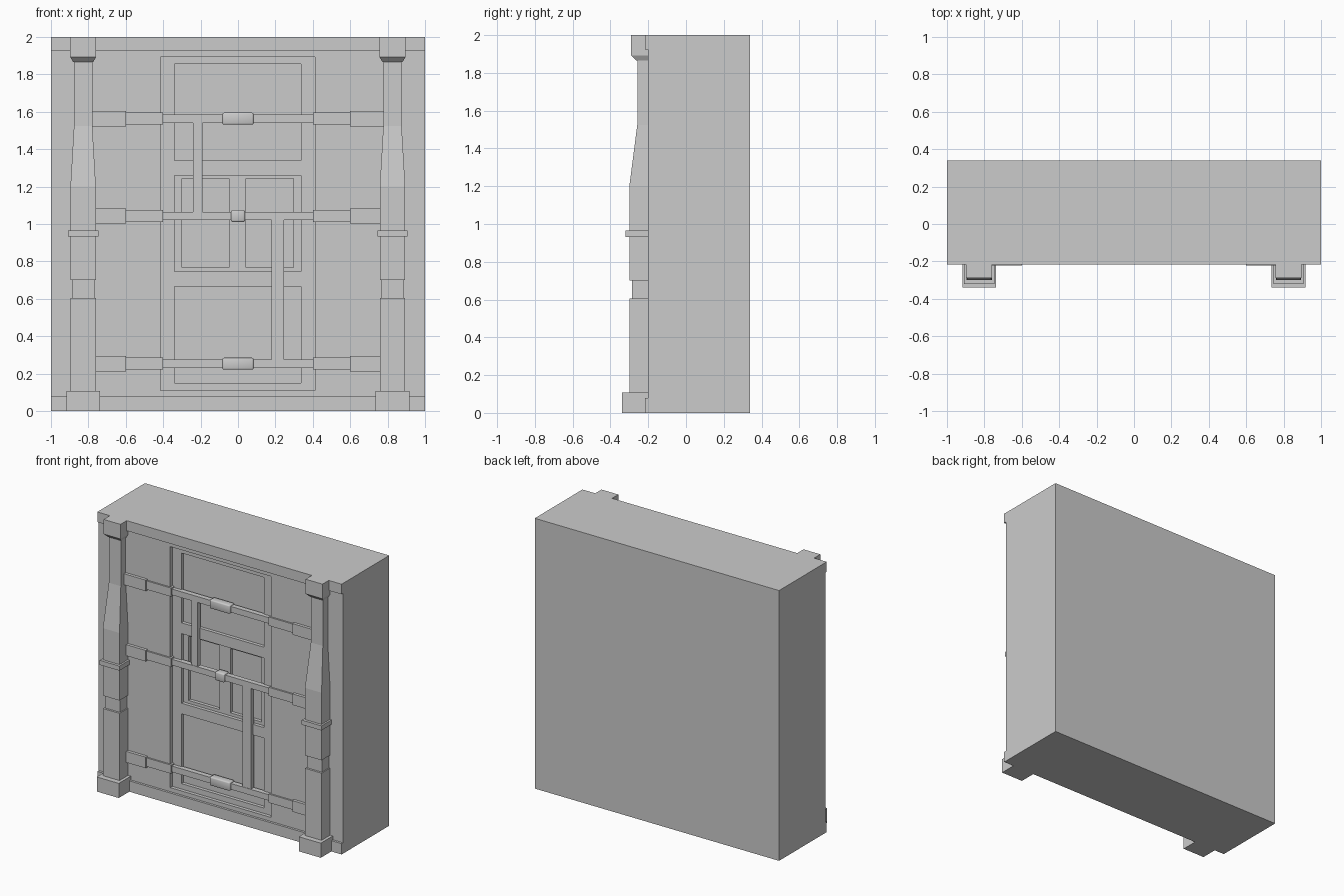
import bpy, bmesh, math

if "Cube" in bpy.data.objects:
    bpy.data.objects.remove(bpy.data.objects["Cube"])

WALL = -0.2  # front plane of the wall


def box(name, x0, x1, y0, y1, z0, z1):
    bm = bmesh.new()
    bmesh.ops.create_cube(bm, size=1)
    for v in bm.verts:
        v.co = (x1 if v.co.x > 0 else x0, y1 if v.co.y > 0 else y0, z1 if v.co.z > 0 else z0)
    return finish(name, bm)


def finish(name, bm):
    bmesh.ops.recalc_face_normals(bm, faces=bm.faces)
    me = bpy.data.meshes.new(name)
    bm.to_mesh(me)
    bm.free()
    ob = bpy.data.objects.new(name, me)
    bpy.context.collection.objects.link(ob)
    return ob


def apply(ob, mod):
    bpy.ops.object.select_all(action='DESELECT')
    bpy.context.view_layer.objects.active = ob
    ob.select_set(True)
    bpy.ops.object.modifier_apply(modifier=mod.name)


def recess(ob, x0, x1, z0, z1, depth):
    cut = box("recess_cutter", x0, x1, WALL - 0.1, WALL + depth, z0, z1)
    cut.hide_render = True
    mod = ob.modifiers.new("recess", 'BOOLEAN')
    mod.operation, mod.solver, mod.object = 'DIFFERENCE', 'EXACT', cut
    apply(ob, mod)
    bpy.data.objects.remove(cut)


# wall block with the door, its panels and the two small inset panels
wall = box("wall", -1, 1, WALL, 0.34, 0, 2)
recess(wall, -0.415, 0.412, 0.11, 1.893, 0.025)
for z0, z1 in ((0.15, 0.667), (0.745, 1.26), (1.34, 1.856)):
    recess(wall, -0.34, 0.337, z0, z1, 0.05)
for x0, x1 in ((-0.3, -0.048), (0.043, 0.297)):
    recess(wall, x0, x1, 0.767, 1.242, 0.075)

# top and bottom trim
box("top_trim", -1, 1, -0.217, WALL + 0.01, 1.925, 2)
box("bottom_trim", -1, 1, -0.217, WALL + 0.01, 0, 0.08)

# pillars: (z, half width, front y) steps, lofted as rectangles
PILLAR = [(0, 0.09, -0.34), (0.108, 0.09, -0.34), (0.108, 0.068, -0.3), (0.605, 0.068, -0.3),
          (0.605, 0.06, -0.285), (0.7, 0.06, -0.285), (0.7, 0.068, -0.3), (0.932, 0.068, -0.3),
          (0.932, 0.081, -0.32), (0.966, 0.081, -0.32), (0.966, 0.068, -0.3), (1.2, 0.068, -0.3),
          (1.525, 0.049, -0.258), (1.865, 0.049, -0.258), (1.865, 0.053, -0.262),
          (1.892, 0.069, -0.29), (2, 0.069, -0.29)]
for side, cx in (("left", -0.828), ("right", 0.826)):
    bm = bmesh.new()
    prev = None
    for z, w, y in PILLAR:
        ring = [bm.verts.new(p) for p in ((cx - w, y, z), (cx + w, y, z),
                                          (cx + w, WALL + 0.01, z), (cx - w, WALL + 0.01, z))]
        if prev:
            for i in range(4):
                j = (i + 1) % 4
                bm.faces.new((prev[i], prev[j], ring[j], ring[i]))
        else:
            bm.faces.new(ring[::-1])
        prev = ring
    bm.faces.new(prev)
    finish(side + "_pillar", bm)

# locking bars with stepped brackets and a rounded centre clasp
for row, z, clasp in (("lower", 0.253, 0.083), ("middle", 1.043, 0.037), ("upper", 1.563, 0.083)):
    box(row + "_bar", -0.42, 0.42, -0.203, -0.165, z - 0.022, z + 0.022)
    for side, s in (("left", -1), ("right", 1)):
        a, b = sorted((s * 0.6, s * 0.78))
        box(f"{row}_{side}_wall_bracket", a, b, -0.222, WALL + 0.01, z - 0.041, z + 0.041)
        a, b = sorted((s * 0.4, s * 0.605))
        box(f"{row}_{side}_sleeve", a, b, -0.212, -0.165, z - 0.032, z + 0.032)
    ob = box(row + "_clasp", -clasp, clasp, -0.216, -0.16, z - 0.032, z + 0.032)
    mod = ob.modifiers.new("round", 'BEVEL')
    mod.width, mod.segments = 0.008, 2
    apply(ob, mod)
    bpy.ops.object.shade_smooth_by_angle(angle=math.radians(50))

# vertical linking bars
box("upper_link", -0.24, -0.19, -0.2, -0.165, 1.06, 1.545)
box("lower_link", 0.178, 0.245, -0.2, -0.165, 0.27, 1.025)
